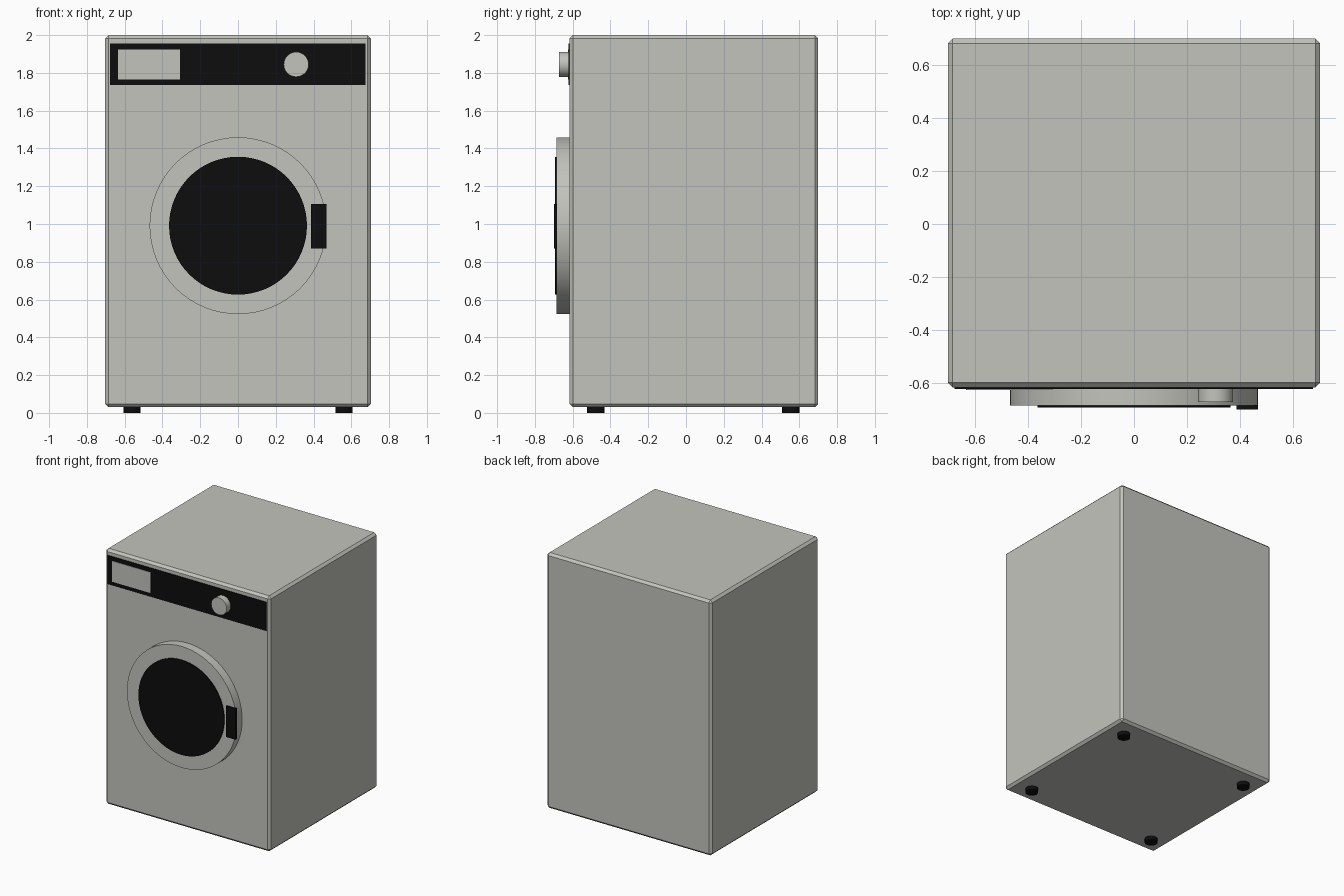
import bpy, math

if "Cube" in bpy.data.objects:
    bpy.data.objects.remove(bpy.data.objects["Cube"])


def material(name, rgb):
    m = bpy.data.materials.new(name)
    m.diffuse_color = (*rgb, 1)
    m.use_nodes = True
    m.node_tree.nodes["Principled BSDF"].inputs["Base Color"].default_value = m.diffuse_color
    return m


GREY = material("light warm grey", (0.55, 0.55, 0.51))
BLACK = material("black", (0.004, 0.004, 0.0045))


def finish(name, mat):
    ob = bpy.context.object
    ob.name = name
    ob.data.materials.append(mat)
    return ob


def box(name, x, y, z, mat):
    """Box from (min, max) ranges."""
    bpy.ops.mesh.primitive_cube_add(size=1, location=[sum(r) / 2 for r in (x, y, z)])
    bpy.context.object.scale = [r[1] - r[0] for r in (x, y, z)]
    bpy.ops.object.transform_apply(location=False, rotation=False, scale=True)
    return finish(name, mat)


def disc(name, x, z, radius, y, mat, sides=64):
    """Round part facing the front."""
    bpy.ops.mesh.primitive_cylinder_add(
        vertices=sides, radius=radius, depth=y[1] - y[0],
        location=(x, sum(y) / 2, z), rotation=(math.pi / 2, 0, 0))
    bpy.ops.object.shade_smooth_by_angle(angle=math.radians(30))
    return finish(name, mat)


# Cabinet with chamfered edges
body = box("cabinet", (-0.703, 0.703), (-0.617, 0.70), (0.03, 2.0), GREY)
bevel = body.modifiers.new("chamfer", 'BEVEL')
bevel.width = 0.018
bevel.segments = 1

# Control panel, display and dial
box("control_panel", (-0.678, 0.676), (-0.623, -0.615), (1.735, 1.956), BLACK)
box("display", (-0.635, -0.308), (-0.626, -0.618), (1.765, 1.925), GREY)
disc("dial", 0.308, 1.845, 0.066, (-0.672, -0.618), GREY, 32)

# Door ring, window and handle
disc("door_ring", 0, 0.991, 0.468, (-0.685, -0.61), GREY)
disc("door_window", 0, 0.991, 0.365, (-0.693, -0.684), BLACK)
box("door_handle", (0.387, 0.469), (-0.70, -0.683), (0.87, 1.107), BLACK)

# Four feet
for side, x in (("left", -0.561), ("right", 0.561)):
    for end, y in (("front", -0.477), ("back", 0.555)):
        bpy.ops.mesh.primitive_cylinder_add(vertices=24, radius=0.046, depth=0.04,
                                            location=(x, y, 0.02))
        bpy.ops.object.shade_smooth_by_angle(angle=math.radians(30))
        finish(f"{end}_{side}_foot", BLACK)
